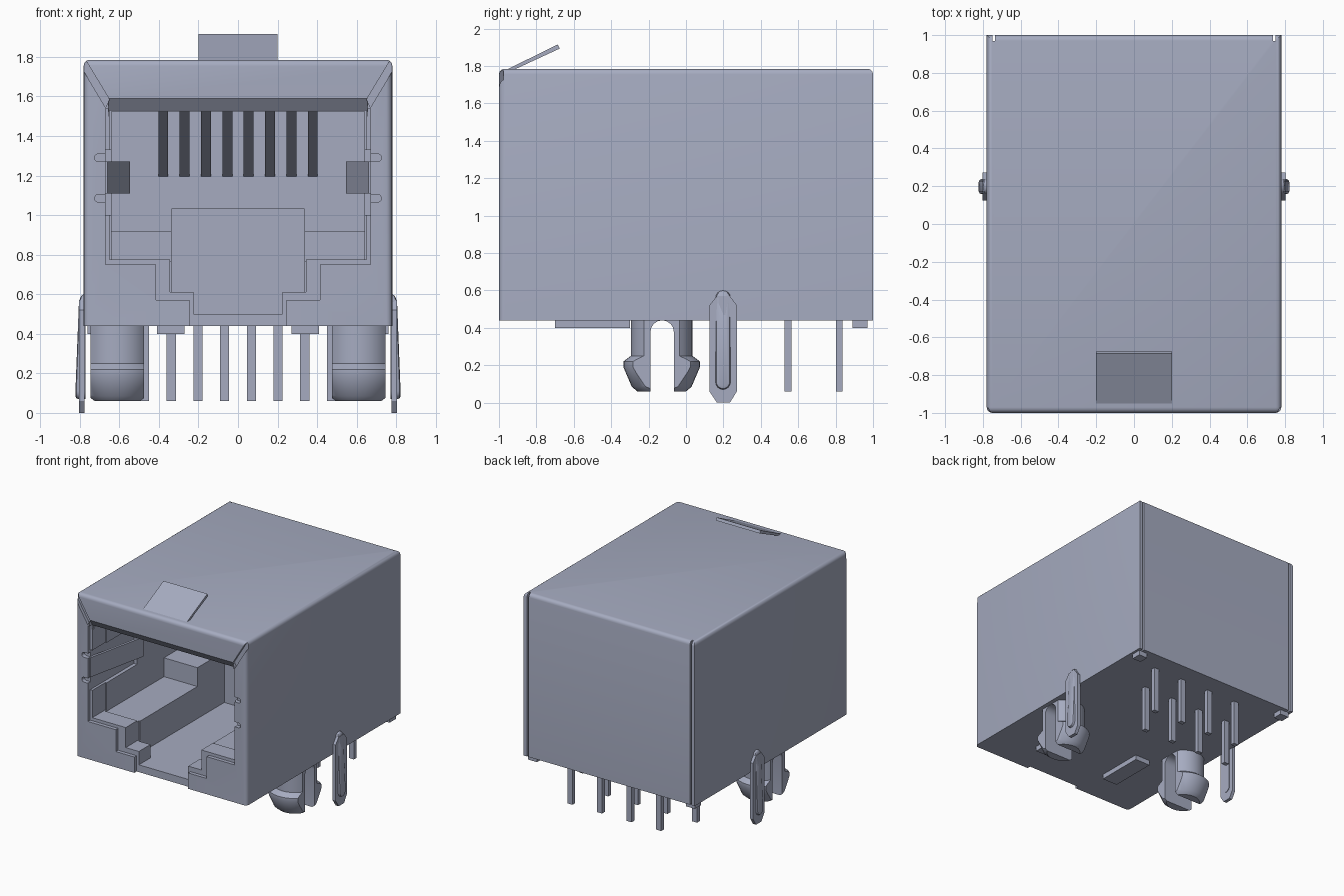
import bpy, bmesh, math
from mathutils import Vector

if "Cube" in bpy.data.objects:
    bpy.data.objects.remove(bpy.data.objects["Cube"], do_unlink=True)

COLOUR = (0.38, 0.41, 0.53, 1)
metal = bpy.data.materials.new("blue_grey")
metal.use_nodes = True
metal.diffuse_color = COLOUR
metal.node_tree.nodes["Principled BSDF"].inputs["Base Color"].default_value = COLOUR


def make(name, bm):
    bmesh.ops.recalc_face_normals(bm, faces=bm.faces)
    mesh = bpy.data.meshes.new(name)
    bm.to_mesh(mesh)
    bm.free()
    mesh.materials.append(metal)
    obj = bpy.data.objects.new(name, mesh)
    bpy.context.collection.objects.link(obj)
    return obj


def prism(name, pts, axis, a, b):
    """Extrude a closed outline along an axis from a to b."""
    place = {"x": lambda u, v, w: (w, u, v), "y": lambda u, v, w: (u, w, v),
             "z": lambda u, v, w: (u, v, w)}[axis]
    bm = bmesh.new()
    face = bm.faces.new([bm.verts.new(place(u, v, a)) for u, v in pts])
    out = bmesh.ops.extrude_face_region(bm, geom=[face])
    move = Vector(place(0, 0, b - a))
    for v in out["geom"]:
        if isinstance(v, bmesh.types.BMVert):
            v.co += move
    return make(name, bm)


def box(name, x0, x1, y0, y1, z0, z1):
    return prism(name, [(x0, y0), (x1, y0), (x1, y1), (x0, y1)], "z", z0, z1)


def pill(x0, x1, z0, z1, steps=8):
    """Upright outline with half-round ends."""
    r, c = (x1 - x0) / 2, (x0 + x1) / 2
    arc = [math.pi * i / steps for i in range(steps + 1)]
    return ([(c + r * math.cos(t), z1 - r + r * math.sin(t)) for t in arc] +
            [(c - r * math.cos(t), z0 + r - r * math.sin(t)) for t in arc])


def boolean(obj, cutter, operation="DIFFERENCE"):
    mod = obj.modifiers.new("cut", "BOOLEAN")
    mod.operation, mod.object, mod.solver = operation, cutter, "EXACT"
    bpy.context.view_layer.objects.active = obj
    bpy.ops.object.modifier_apply(modifier=mod.name)
    bpy.data.objects.remove(cutter, do_unlink=True)


def bevel(obj, width, rule, segments=4):
    bm = bmesh.new()
    bm.from_mesh(obj.data)
    edges = [e for e in bm.edges if rule((e.verts[0].co + e.verts[1].co) / 2)]
    bmesh.ops.bevel(bm, geom=edges, offset=width, segments=segments,
                    profile=0.5, affect="EDGES")
    bm.to_mesh(obj.data)
    bm.free()


def smooth(obj, angle=35):
    bpy.ops.object.select_all(action="DESELECT")
    obj.select_set(True)
    bpy.context.view_layer.objects.active = obj
    bpy.ops.object.shade_smooth_by_angle(angle=math.radians(angle))


def mirrored(half):
    """Complete an outline with its reflection in the first coordinate."""
    return half + [(-u, v) for u, v in reversed(half)]


# Shielded body, rounded along the top and front edges
body = box("body", -0.78, 0.78, -1, 1, 0.44, 1.785)
bevel(body, 0.03, lambda c: c.z > 1.7 or (c.y < -0.9 and abs(c.x) > 0.7))

# Shield opening, plug cavity and latch channel
boolean(body, prism("shield_cut", mirrored(
    [(0.245, 0.4), (0.245, 0.57), (0.415, 0.57), (0.415, 0.75), (0.67, 0.75),
     (0.67, 1.54)]), "y", -1.1, -0.97))
boolean(body, prism("throat_cut", mirrored(
    [(0.225, 0.5), (0.225, 0.61), (0.345, 0.61), (0.345, 0.775), (0.65, 0.775),
     (0.65, 1.53)]), "y", -1.05, -0.8))
boolean(body, prism("cavity_cut", mirrored(
    [(0.335, 0.5), (0.335, 0.765), (0.64, 0.765), (0.64, 1.525)]), "y", -0.82, 0.2))
boolean(body, box("channel_cut", -0.335, 0.335, 0.1, 0.3, 0.5, 1.03))

# Bent-in lip above the opening
boolean(body, prism("lip_cut", [(-1.03, 1.5), (-0.95, 1.5), (-0.95, 1.525),
                                (-1.0, 1.59), (-1.03, 1.59)], "x", -0.655, 0.655))

for s in (-1, 1):
    # Spring recess with its two rounded relief slots
    boolean(body, box("recess_cut", *sorted((s * 0.6, s * 0.67)), -1.05, -0.4, 1.0, 1.33))
    for z in (1.085, 1.29):
        outline = [(z2, u) for u, z2 in pill(z - 0.02, z + 0.02, 0.6, 0.725)]
        boolean(body, prism("slot_cut", [(s * u, v) for u, v in outline], "y", -1.05, -0.965))
    # Diagonal fold gaps at the front and seams at the back
    boolean(body, prism("fold_cut", [(s * 0.79, 1.78), (s * 0.79, 1.745), (s * 0.67, 1.545),
                                     (s * 0.65, 1.585), (s * 0.765, 1.775)],
                        "y", -1.05, -0.975))
    boolean(body, box("seam_cut", *sorted((s * 0.735, s * 0.75)), 0.97, 1.05, 0.4, 1.9))
smooth(body)

# Raised tab on the roof
prism("roof_tab", [(-0.97, 1.775), (-0.93, 1.775), (-0.675, 1.893), (-0.685, 1.915)],
      "x", -0.2, 0.2)

# Eight sloping spring contacts and eight staggered pins
for i in range(8):
    x = (i - 3.5) * 0.108
    prism(f"contact_{i + 1}", [(-0.6, 1.53), (0.21, 1.19), (0.21, 1.23), (-0.5, 1.53)],
          "x", x - 0.025, x + 0.025)
    x = (i - 3.5) * 0.135
    y = 0.82 if i % 2 else 0.545
    box(f"pin_{i + 1}", x - 0.023, x + 0.023, y - 0.018, y + 0.018, 0.06, 0.45)

# Split peg profile as radius and height
PEG = [(0, 0.06), (0.13, 0.06), (0.16, 0.085), (0.205, 0.19), (0.205, 0.22),
       (0.165, 0.25), (0.165, 0.45), (0, 0.45)]

for s, side in ((-1, "right"), (1, "left")):
    def sbox(name, x0, x1, *rest):
        return box(f"{side}_{name}", *sorted((s * x0, s * x1)), *rest)

    # Inner ledge block, underside rail and corner pad
    sbox("ledge_block", 0.335, 0.645, -0.05, 0.21, 0.76, 0.92)
    sbox("rail", 0.27, 0.41, -0.7, -0.3, 0.4, 0.45)
    sbox("corner_pad", 0.68, 0.76, 0.89, 0.97, 0.4, 0.45)

    # Inward-leaning side spring
    prism(f"{side}_side_spring", [(s * 0.68, -0.98), (s * 0.66, -0.98), (s * 0.545, -0.45),
                                  (s * 0.565, -0.45)], "z", 1.11, 1.27)

    # Board peg: turned, flattened at the sides, split by an arched slot
    bm = bmesh.new()
    verts = [bm.verts.new((r, 0, z)) for r, z in PEG]
    edges = [bm.edges.new(pair) for pair in zip(verts, verts[1:])]
    bmesh.ops.spin(bm, geom=verts + edges, cent=(0, 0, 0), axis=(0, 0, 1),
                   angle=2 * math.pi, steps=32, use_duplicate=False)
    bmesh.ops.remove_doubles(bm, verts=bm.verts, dist=0.0001)
    bmesh.ops.translate(bm, verts=bm.verts, vec=(s * 0.61, -0.13, 0))
    peg = make(f"{side}_peg", bm)
    boolean(peg, sbox("flat", 0.475, 0.745, -0.5, 0.3, 0, 0.6), "INTERSECT")
    boolean(peg, prism("split", pill(-0.19, -0.065, -0.2, 0.44), "x", s * 0.4, s * 0.8))
    smooth(peg)

    # Grounding clip: pointed blade with an outward rib
    prism(f"{side}_clip_blade", [(0.125, 0.06), (0.165, 0), (0.235, 0), (0.272, 0.06),
                                 (0.272, 0.52), (0.235, 0.57), (0.165, 0.57), (0.125, 0.52)],
          "x", s * 0.775, s * 0.803)
    rib = prism(f"{side}_clip_rib", pill(0.158, 0.238, 0.07, 0.6), "x", s * 0.77, s * 0.822)
    bevel(rib, 0.015, lambda c: abs(c.x) > 0.82, 2)
    for v in rib.data.vertices:
        if v.co.z > 0.5 and abs(v.co.x) > 0.79:
            v.co.x -= s * 0.3 * (v.co.z - 0.5)
    smooth(rib)
